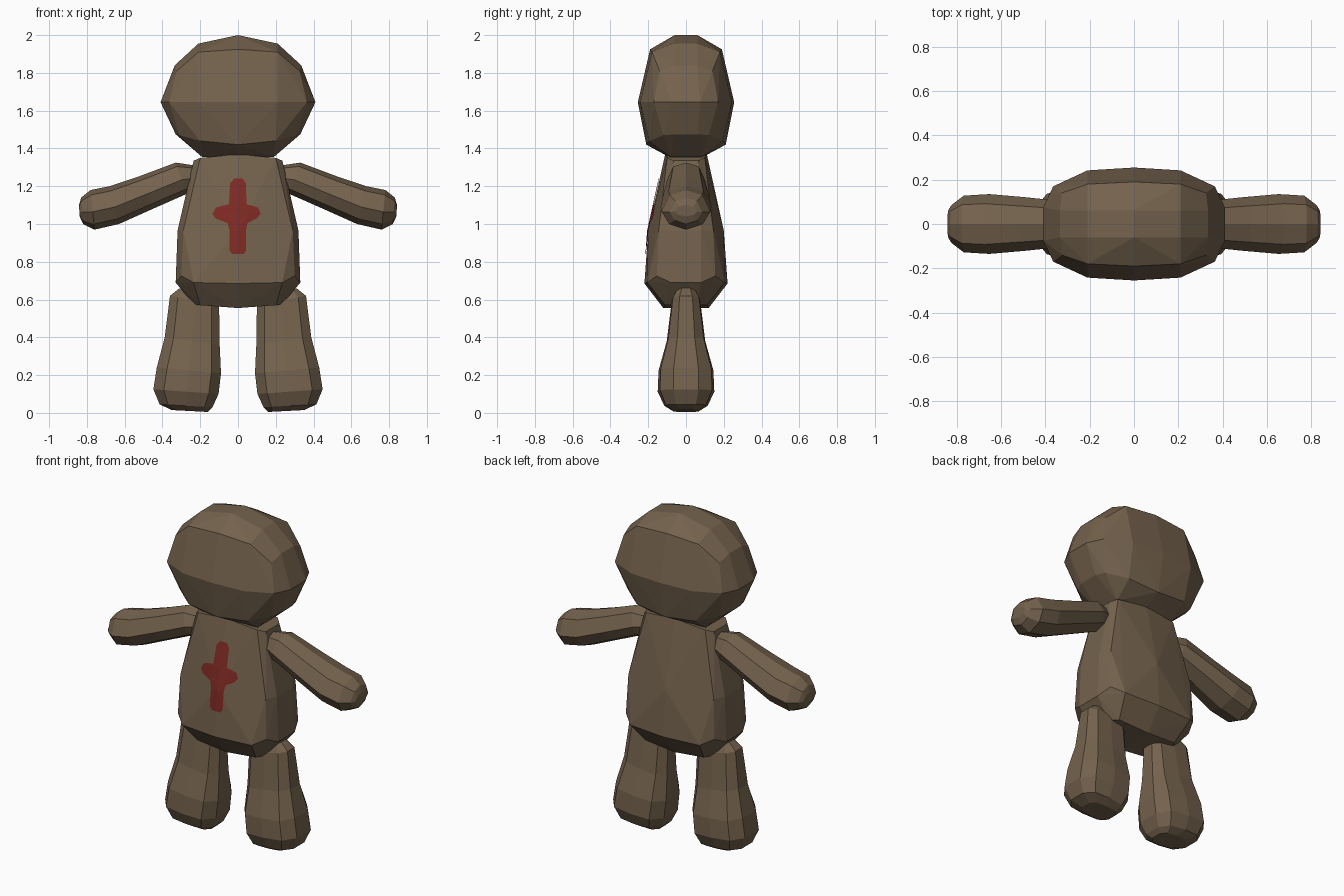
import bpy, bmesh
from mathutils import Vector
from mathutils.bvhtree import BVHTree

if "Cube" in bpy.data.objects:
    bpy.data.objects.remove(bpy.data.objects["Cube"])


def material(name, rgb):
    m = bpy.data.materials.new(name)
    m.diffuse_color = (*rgb, 1)
    m.use_nodes = True
    m.node_tree.nodes["Principled BSDF"].inputs["Base Color"].default_value = m.diffuse_color
    return m


BROWN = material("brown cloth", (0.174, 0.122, 0.074))
RED = material("dark red paint", (0.21, 0.023, 0.017))


def finish(bm, name, mat):
    bmesh.ops.recalc_face_normals(bm, faces=bm.faces)
    me = bpy.data.meshes.new(name)
    bm.to_mesh(me)
    me.materials.append(mat)
    ob = bpy.data.objects.new(name, me)
    bpy.context.collection.objects.link(ob)
    return ob


def hull(name, quarter):
    """Faceted convex block from one quarter, mirrored in x and y."""
    bm = bmesh.new()
    pts = {(sx * x + 0.0, sy * y, z) for x, y, z in quarter for sx in (1, -1) for sy in (1, -1)}
    for p in sorted(pts):
        bm.verts.new(p)
    bmesh.ops.convex_hull(bm, input=bm.verts[:])
    bmesh.ops.delete(bm, geom=[v for v in bm.verts if not v.link_faces], context='VERTS')
    bmesh.ops.dissolve_limit(bm, angle_limit=0.035, verts=bm.verts[:], edges=bm.edges[:])
    finish(bm, name, BROWN)
    return BVHTree.FromBMesh(bm)


def limb(name, rings, section, side):
    """Loft: each ring is two opposite points in xz and a half depth in y."""
    bm = bmesh.new()
    loops = []
    for x1, z1, x2, z2, d in rings:
        a, b = Vector((x1, 0, z1)), Vector((x2, 0, z2))
        loop = []
        for u, v in section:
            p = (a + b) / 2 + (a - b) / 2 * u
            loop.append(bm.verts.new((p.x * side, v * d, p.z)))
        loops.append(loop)
    n = len(section)
    for r, s in zip(loops, loops[1:]):
        for i in range(n):
            j = (i + 1) % n
            bm.faces.new((r[i], r[j], s[j], s[i]))
    bm.faces.new(loops[0])
    bm.faces.new(loops[-1])
    finish(bm, name, BROWN)


# Head: wide faceted block
hull("head", [
    (0, .06, 2.0), (.21, .06, 1.955), (.335, .06, 1.84),
    (0, .19, 1.925), (.21, .18, 1.91), (.325, .14, 1.81),
    (0, .255, 1.645), (.21, .242, 1.645), (.365, .17, 1.645), (.41, .075, 1.645),
    (0, .21, 1.42), (.2, .195, 1.44), (.31, .12, 1.47), (.33, .06, 1.475),
    (0, .09, 1.355), (.19, .08, 1.355)])

# Torso: tapers upward, chamfered at the base
torso = hull("torso", [
    (0, .11, 1.37), (.2, .10, 1.35), (.235, .065, 1.335), (.262, .08, 1.2),
    (0, .20, .965), (.29, .145, .965), (.32, .08, .965),
    (0, .22, .685), (.235, .205, .69), (.3, .155, .725), (.33, .08, .69),
    (0, .12, .555), (.2, .11, .57), (.235, .06, .575)])

# Arms and legs
ARM_SECTION = [(1, 0), (.75, .68), (-.1, 1), (-.72, .7), (-1, 0),
               (-.72, -.7), (-.1, -1), (.75, -.68)]
ARM = [(.23, 1.31, .22, 1.19, .07), (.33, 1.325, .27, 1.16, .10),
       (.53, 1.25, .44, 1.085, .12), (.68, 1.2, .63, 1.0, .135),
       (.78, 1.18, .76, .97, .128), (.83, 1.14, .82, 1.0, .085),
       (.842, 1.1, .838, 1.04, .06)]
LEG_SECTION = [(1, .45), (.68, .92), (0, 1), (-.7, .92), (-1, .45),
               (-1, -.45), (-.7, -.92), (0, -1), (.68, -.92), (1, -.45)]
LEG = [(.31, .66, .17, .63, .05), (.36, .62, .1, .57, .075),
       (.388, .4, .097, .36, .102), (.43, .24, .09, .21, .145),
       (.448, .125, .103, .1, .15), (.415, .045, .135, .03, .115),
       (.35, .015, .16, .005, .07)]
for side, label in ((1, "right"), (-1, "left")):
    limb(label + "_arm", ARM, ARM_SECTION, side)
    limb(label + "_leg", LEG, LEG_SECTION, side)

# Painted cross on the chest: rows of (z, left x, right x) laid on the torso
ROWS = [(1.24, -.02, .025), (1.215, -.042, .042), (1.105, -.048, .045),
        (1.088, -.115, .105), (1.055, -.135, .12), (1.03, -.12, .1),
        (1.005, -.055, .05), (.965, -.045, .042), (.86, -.045, .043), (.84, -.03, .03)]
bm = bmesh.new()
grid = []
for z, left, right in ROWS:
    row = []
    for x in (left, left / 2, 0.001, right / 2, right):
        hit = torso.ray_cast(Vector((x, -2, z)), Vector((0, 1, 0)))[0]
        row.append(bm.verts.new((x, hit.y - .006, z)))
    grid.append(row)
for r, s in zip(grid, grid[1:]):
    for i in range(4):
        bm.faces.new((r[i], s[i], s[i + 1], r[i + 1]))
cross = finish(bm, "chest_cross", RED)
if cross.data.polygons[0].normal.y > 0:
    cross.data.flip_normals()
